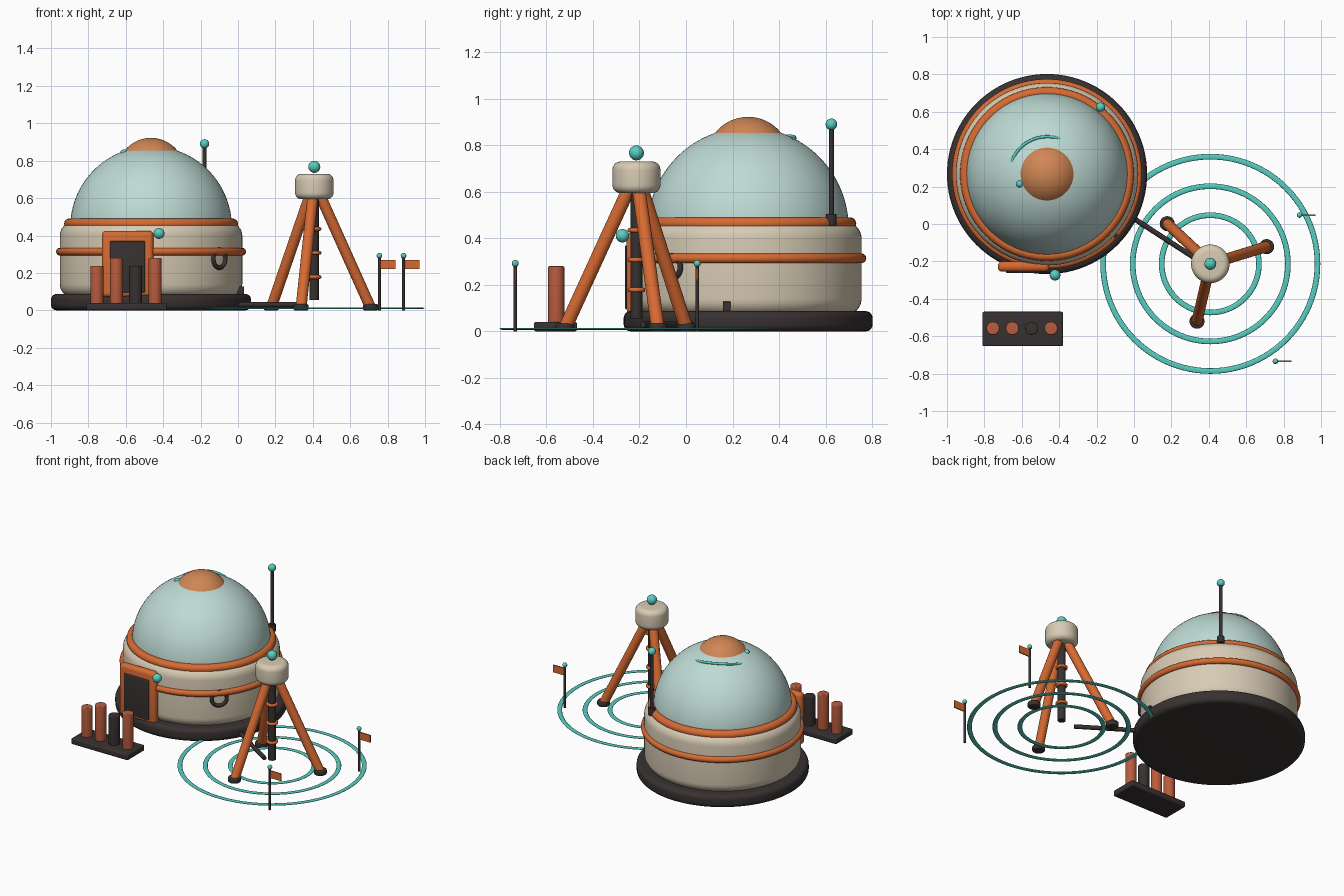
import bpy, bmesh, math
from math import sin, cos, pi, radians
from mathutils import Vector

if "Cube" in bpy.data.objects:
    bpy.data.objects.remove(bpy.data.objects["Cube"])


def mat(name, rgb):
    m = bpy.data.materials.new(name)
    lin = [((c / 255 + 0.055) / 1.055) ** 2.4 for c in rgb]
    m.diffuse_color = (*lin, 1)
    m.use_nodes = True
    m.node_tree.nodes["Principled BSDF"].inputs["Base Color"].default_value = m.diffuse_color
    return m


CREAM = mat("cream", (216, 203, 180))
ORANGE = mat("orange", (215, 106, 50))
DARK = mat("charcoal", (56, 49, 49))
TEAL = mat("teal", (88, 205, 192))
GLASS = mat("pale_glass", (190, 218, 212))
COPPER = mat("copper", (208, 134, 84))
RUST = mat("rust", (184, 92, 62))


def finish(name, bm, m, loc=(0, 0, 0), angle=40):
    bmesh.ops.recalc_face_normals(bm, faces=bm.faces)
    me = bpy.data.meshes.new(name)
    bm.to_mesh(me)
    bm.free()
    me.materials.append(m)
    ob = bpy.data.objects.new(name, me)
    ob.location = loc
    bpy.context.collection.objects.link(ob)
    bpy.ops.object.select_all(action='DESELECT')
    ob.select_set(True)
    bpy.context.view_layer.objects.active = ob
    bpy.ops.object.shade_smooth_by_angle(angle=radians(angle))
    return ob


def lathe(name, profile, m, loc, n=64):
    """Revolve (radius, z) points about z."""
    bm = bmesh.new()
    rings = []
    for r, z in profile:
        if r < 1e-6:
            rings.append([bm.verts.new((0, 0, z))] * n)
        else:
            rings.append([bm.verts.new((r * cos(2 * pi * i / n), r * sin(2 * pi * i / n), z)) for i in range(n)])
    for a, b in zip(rings, rings[1:]):
        for i in range(n):
            j = (i + 1) % n
            bm.faces.new(list(dict.fromkeys((a[i], a[j], b[j], b[i]))))
    return finish(name, bm, m, loc)


def drum(name, r, z0, z1, b, m, loc, n=64):
    """Cylinder with rounded rims."""
    k = 6
    arc = [(r - b + b * sin(t * pi / 2 / k), b * cos(t * pi / 2 / k)) for t in range(k + 1)]
    prof = [(0, z0)] + [(x, z0 + b - y) for x, y in arc] + [(x, z1 - b + y) for x, y in reversed(arc)] + [(0, z1)]
    return lathe(name, prof, m, loc, n)


def torus(name, R, r, m, loc, normal=(0, 0, 1), flat=1.0, n=96):
    bm = bmesh.new()
    k = 14
    v = [[bm.verts.new(((R + r * cos(2 * pi * j / k)) * cos(2 * pi * i / n),
                        (R + r * cos(2 * pi * j / k)) * sin(2 * pi * i / n),
                        r * flat * sin(2 * pi * j / k))) for j in range(k)] for i in range(n)]
    for i in range(n):
        for j in range(k):
            bm.faces.new((v[i][j], v[(i + 1) % n][j], v[(i + 1) % n][(j + 1) % k], v[i][(j + 1) % k]))
    ob = finish(name, bm, m, loc, 180)
    ob.rotation_euler = Vector(normal).to_track_quat('Z', 'Y').to_euler()
    return ob


def rod(name, a, b, r, m, n=24):
    a, b = Vector(a), Vector(b)
    bm = bmesh.new()
    bmesh.ops.create_cone(bm, cap_ends=True, segments=n, radius1=r, radius2=r, depth=(b - a).length)
    ob = finish(name, bm, m, (a + b) / 2)
    ob.rotation_euler = (b - a).to_track_quat('Z', 'Y').to_euler()
    return ob


def ball(name, r, m, loc):
    bm = bmesh.new()
    bmesh.ops.create_uvsphere(bm, u_segments=24, v_segments=16, radius=r)
    return finish(name, bm, m, loc, 180)


def box(name, lo, hi, m, bevel=0):
    lo, hi = Vector(lo), Vector(hi)
    bm = bmesh.new()
    bmesh.ops.create_cube(bm, size=1)
    bmesh.ops.scale(bm, vec=hi - lo, verts=bm.verts)
    if bevel:
        bmesh.ops.bevel(bm, geom=bm.edges[:], offset=bevel, segments=4, profile=0.5, affect='EDGES')
    return finish(name, bm, m, (lo + hi) / 2)


# Habitat: base, wall, hoops, dome and cap
HX, HY = -0.465, 0.267
H = (HX, HY, 0)
drum("habitat_base", 0.535, 0, 0.087, 0.03, DARK, H, 96)
drum("habitat_wall", 0.488, 0.07, 0.47, 0.07, CREAM, H, 96)
torus("lower_hoop", 0.487, 0.021, ORANGE, (HX, HY, 0.314))
torus("upper_hoop", 0.437, 0.028, ORANGE, (HX, HY, 0.463))
lathe("dome", [(0.432 * cos(t * pi / 48), 0.445 + 0.432 * sin(t * pi / 48)) for t in range(24)] + [(0, 0.877)], GLASS, H, 96)
R = 0.18
lathe("dome_cap", [(R * sin(radians(a)), 0.742 + R * cos(radians(a))) for a in range(60, 0, -5)] + [(0, 0.742 + R)], COPPER, H)

# Curved rail and lamp on the dome
cu = bpy.data.curves.new("dome_rail", 'CURVE')
cu.dimensions = '3D'
cu.bevel_depth = 0.008
cu.use_fill_caps = True
sp = cu.splines.new('POLY')
sp.points.add(16)
for i, p in enumerate(sp.points):
    a = radians(69 + 93 * i / 16)
    p.co = (HX + 0.2 * cos(a), HY + 0.2 * sin(a), 0.82 + 0.018 * sin(pi * i / 16), 1)
cu.materials.append(TEAL)
bpy.context.collection.objects.link(bpy.data.objects.new("dome_rail", cu))
ball("dome_lamp", 0.02, TEAL, (-0.61, 0.215, 0.84))

# Antenna
AX, AY = -0.179, 0.625
drum("antenna_socket", 0.023, 0.455, 0.505, 0.004, DARK, (AX, AY, 0), 24)
rod("antenna_mast", (AX, AY, 0.46), (AX, AY, 0.88), 0.011, DARK)
ball("antenna_tip", 0.025, TEAL, (AX, AY, 0.89))

# Door, lamp, porthole, vent stub
box("door_frame", (-0.728, -0.255, 0.07), (-0.452, -0.2, 0.425), ORANGE, 0.024)
box("door_panel", (-0.685, -0.262, 0.095), (-0.497, -0.235, 0.37), DARK, 0.006)
ball("door_lamp", 0.029, TEAL, (-0.422, -0.273, 0.411))
torus("porthole_rim", 0.048, 0.012, DARK, (-0.1, -0.06, 0.276), (0.367, -0.327, 0), n=40)
box("vent_stub", (-0.002, 0.158, 0.07), (0.032, 0.192, 0.128), DARK, 0.003)

# Tripod beacon
TX, TY = 0.408, -0.213
drum("beacon_head", 0.103, 0.594, 0.73, 0.035, CREAM, (TX, TY, 0), 48)
ball("beacon_lamp", 0.032, TEAL, (TX, TY, 0.767))
rod("beacon_column", (TX, TY, 0.055), (TX, TY, 0.61), 0.025, DARK)
for i, z in enumerate((0.178, 0.307, 0.435)):
    torus(f"column_collar_{i}", 0.028, 0.01, ORANGE, (TX, TY, z), n=32)
for i, deg in enumerate((17, 137, 257)):
    c, s = cos(radians(deg)), sin(radians(deg))
    rod(f"tripod_leg_{i}", (TX + 0.312 * c, TY + 0.312 * s, 0.02), (TX + 0.03 * c, TY + 0.03 * s, 0.62), 0.029, ORANGE)
    drum(f"tripod_foot_{i}", 0.04, 0, 0.033, 0.008, DARK, (TX + 0.315 * c, TY + 0.315 * s, 0), 32)
rod("power_cable", (-0.01, 0.035, 0.03), (0.33, -0.185, 0.03), 0.014, DARK)

# Signal rings on the ground
for i, r in enumerate((0.26, 0.415, 0.573)):
    torus(f"ground_ring_{i}", r, 0.015, TEAL, (TX, TY, 0.011), flat=0.3)

# Marker flags
for i, (x, y) in enumerate(((0.756, -0.734), (0.885, 0.048))):
    rod(f"flag_pole_{i}", (x, y, 0), (x, y, 0.29), 0.008, DARK, 16)
    ball(f"flag_tip_{i}", 0.015, TEAL, (x, y, 0.292))
    box(f"flag_{i}", (x + 0.004, y - 0.004, 0.22), (x + 0.086, y + 0.004, 0.27), ORANGE)

# Canister tray
box("canister_tray", (-0.81, -0.653, 0), (-0.38, -0.469, 0.04), DARK, 0.008)
for i in range(4):
    drum(f"canister_{i}", 0.035, 0.03, 0.28 if i % 2 else 0.238, 0.006, DARK if i == 2 else RUST,
         (-0.754 + 0.1035 * i, -0.558, 0), 32)
